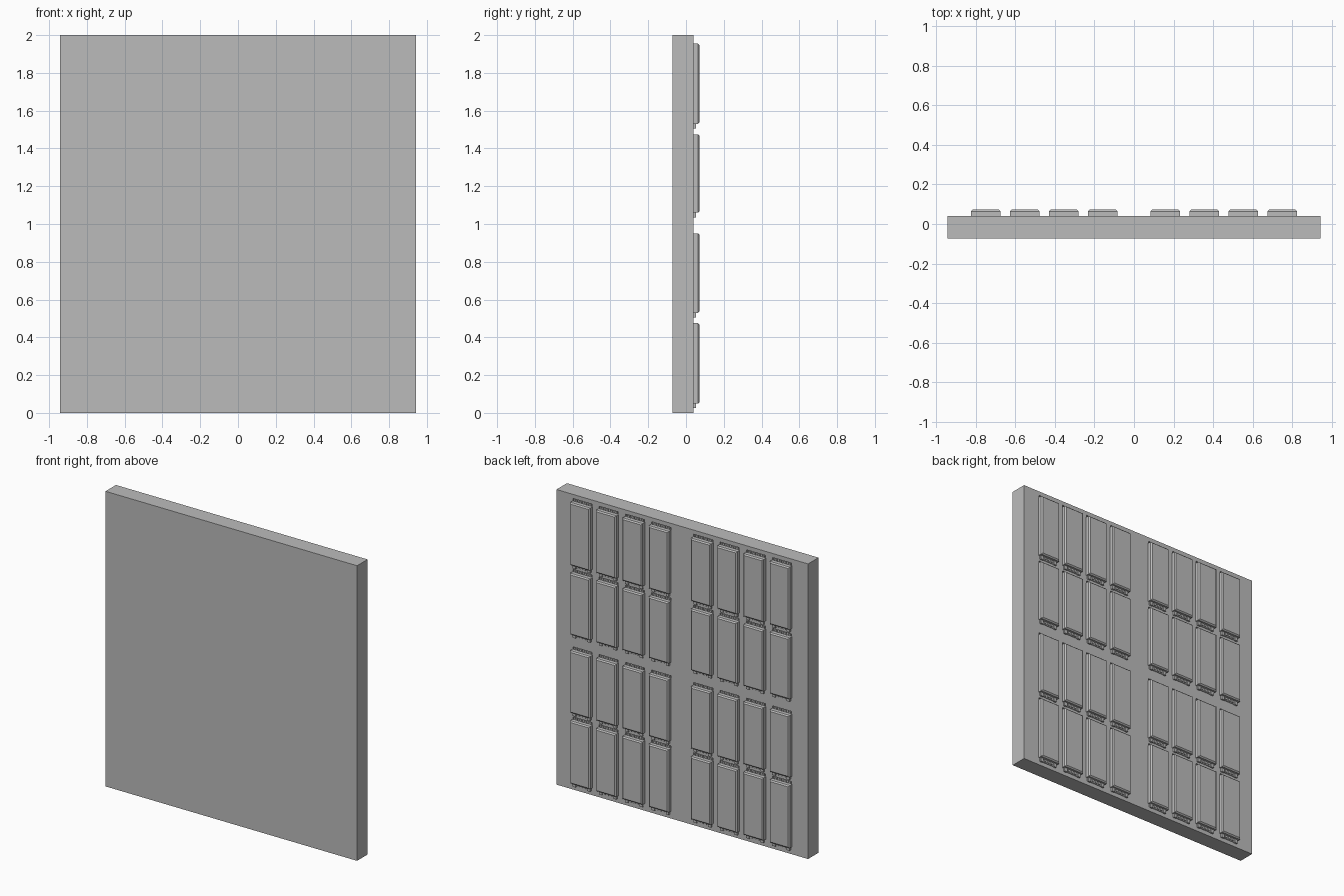
import bpy, bmesh
from mathutils import Vector

if "Cube" in bpy.data.objects:
    bpy.data.objects.remove(bpy.data.objects["Cube"])

grey = bpy.data.materials.new("plain_grey")
grey.diffuse_color = (0.5, 0.5, 0.5, 1)
grey.use_nodes = True
grey.node_tree.nodes["Principled BSDF"].inputs["Base Color"].default_value = grey.diffuse_color

COLUMNS = [s * x for s in (-1, 1) for x in (0.158, 0.355, 0.552, 0.748)]
ROWS = [(0.05, 0.475), (0.53, 0.95), (1.06, 1.475), (1.53, 1.955)]  # body bottom, top
BACK = 0.04     # panel's rear face
HALF = 0.075    # half width of a module


def add_box(bm, x0, x1, y0, y1, z0, z1):
    """Add a box and return its vertices."""
    verts = bmesh.ops.create_cube(bm, size=1)["verts"]
    for v in verts:
        v.co = Vector(((x0 + x1) / 2 + v.co.x * (x1 - x0),
                       (y0 + y1) / 2 + v.co.y * (y1 - y0),
                       (z0 + z1) / 2 + v.co.z * (z1 - z0)))
    return verts


def finish(bm, name):
    mesh = bpy.data.meshes.new(name)
    bm.to_mesh(mesh)
    bm.free()
    mesh.materials.append(grey)
    obj = bpy.data.objects.new(name, mesh)
    bpy.context.collection.objects.link(obj)
    return obj


# Wall panel
bm = bmesh.new()
add_box(bm, -0.943, 0.943, -0.072, BACK, 0, 2)
panel = finish(bm, "wall_panel")

# Shallow sockets above every module, cut into the panel
bm = bmesh.new()
for x in COLUMNS:
    for z0, z1 in ROWS:
        add_box(bm, x - HALF + 0.003, x + HALF - 0.003, BACK - 0.012, BACK + 0.02,
                z1 - 0.005, z1 + 0.017)
cutter = finish(bm, "socket_cutter")
cutter.hide_render = True
cutter.hide_viewport = True
cut = panel.modifiers.new("sockets", "BOOLEAN")
cut.operation = "DIFFERENCE"
cut.solver = "EXACT"
cut.object = cutter

# Module bodies with chamfered rear edges
bm = bmesh.new()
for x in COLUMNS:
    for z0, z1 in ROWS:
        verts = add_box(bm, x - HALF, x + HALF, BACK - 0.002, 0.072, z0, z1)
        rim = {e for v in verts for e in v.link_edges
               if all(w.co.y > 0.07 for w in e.verts)}
        bmesh.ops.bevel(bm, geom=list(rim), offset=0.008, segments=1,
                        affect="EDGES", profile=0.5)
finish(bm, "module_bodies")

# Connector under each module: a base strip, two end lugs and central pins
bm = bmesh.new()
for x in COLUMNS:
    for z0, z1 in ROWS:
        add_box(bm, x - 0.066, x + 0.066, BACK - 0.002, BACK + 0.005, z0 - 0.022, z0 + 0.002)
        for s in (-1, 1):
            add_box(bm, x + s * 0.054 - 0.011, x + s * 0.054 + 0.011,
                    BACK, BACK + 0.012, z0 - 0.025, z0 + 0.002)
        for i in (-1, 0, 1):
            add_box(bm, x + i * 0.025 - 0.007, x + i * 0.025 + 0.007,
                    BACK, BACK + 0.011, z0 - 0.016, z0 + 0.002)
finish(bm, "module_connectors")

# Contact blocks inside the sockets
bm = bmesh.new()
for x in COLUMNS:
    for z0, z1 in ROWS:
        for i in (-1.5, -0.5, 0.5, 1.5):
            add_box(bm, x + i * 0.034 - 0.009, x + i * 0.034 + 0.009,
                    BACK - 0.014, BACK - 0.003, z1 - 0.002, z1 + 0.011)
finish(bm, "socket_contacts")
